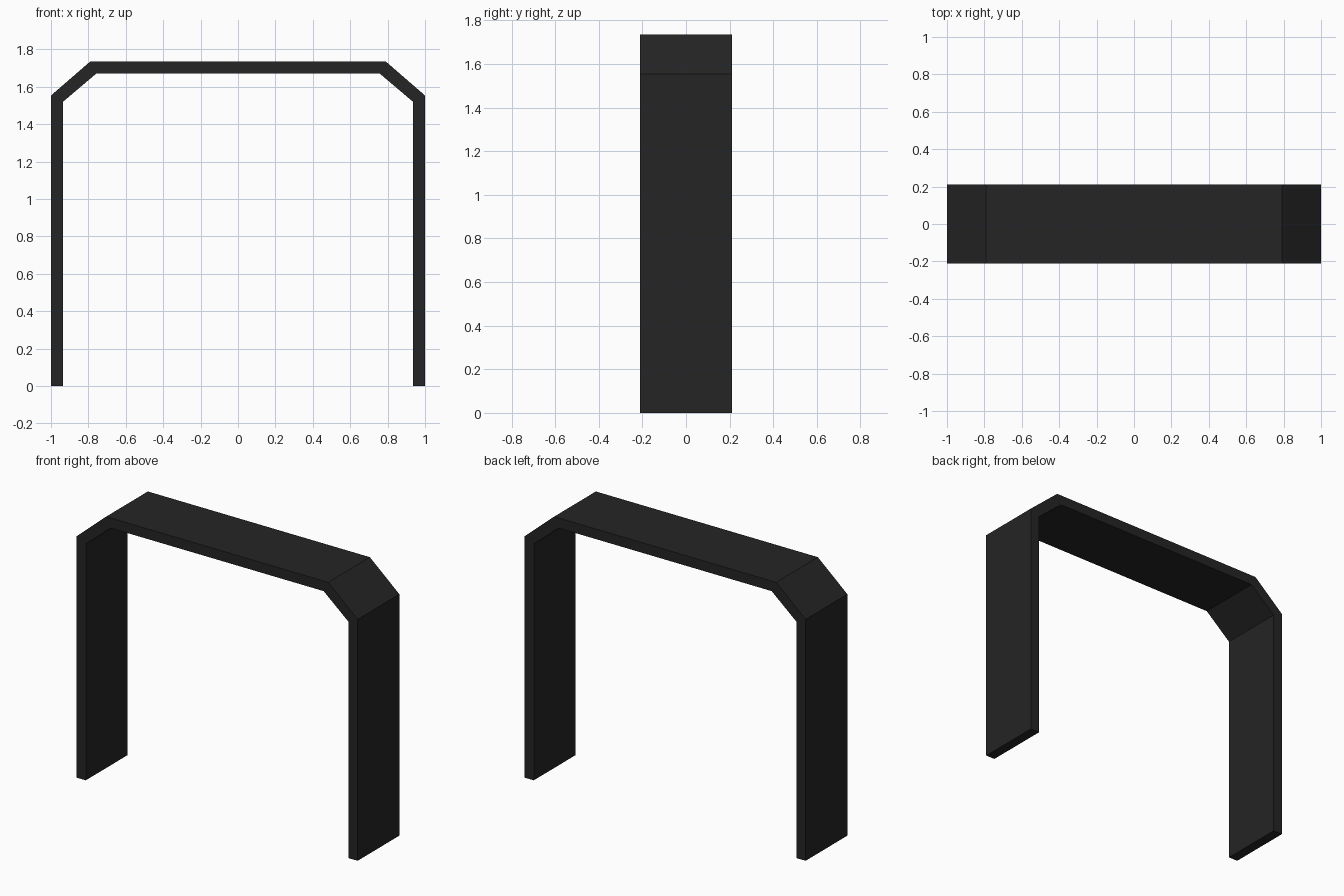
import bpy
import bmesh

cube = bpy.data.objects.get("Cube")
if cube:
    bpy.data.objects.remove(cube, do_unlink=True)

# Matte black finish
black = bpy.data.materials.new("matte_black")
black.use_nodes = True
colour = (0.018, 0.018, 0.018, 1)
black.diffuse_color = colour
black.node_tree.nodes["Principled BSDF"].inputs["Base Color"].default_value = colour

HALF_DEPTH = 0.212

# Half profile (x, z) from foot to top bar, then mirrored across x
outer = [(1.0, 0), (1.0, 1.553), (0.79, 1.735)]
inner = [(0.935, 0), (0.935, 1.52), (0.758, 1.67)]


def full(half):
    return half + [(-x, z) for x, z in reversed(half)]


# Bent flat frame: quad strip extruded through its depth
bm = bmesh.new()
rows = [[bm.verts.new((x, -HALF_DEPTH, z)) for x, z in full(half)]
        for half in (outer, inner)]
for i in range(len(rows[0]) - 1):
    bm.faces.new((rows[0][i], rows[0][i + 1], rows[1][i + 1], rows[1][i]))
result = bmesh.ops.extrude_face_region(bm, geom=bm.faces[:], use_keep_orig=True)
moved = [g for g in result["geom"] if isinstance(g, bmesh.types.BMVert)]
bmesh.ops.translate(bm, verts=moved, vec=(0, 2 * HALF_DEPTH, 0))
bmesh.ops.recalc_face_normals(bm, faces=bm.faces[:])

mesh = bpy.data.meshes.new("arch_frame")
bm.to_mesh(mesh)
bm.free()
mesh.materials.append(black)
frame = bpy.data.objects.new("arch_frame", mesh)
bpy.context.collection.objects.link(frame)
